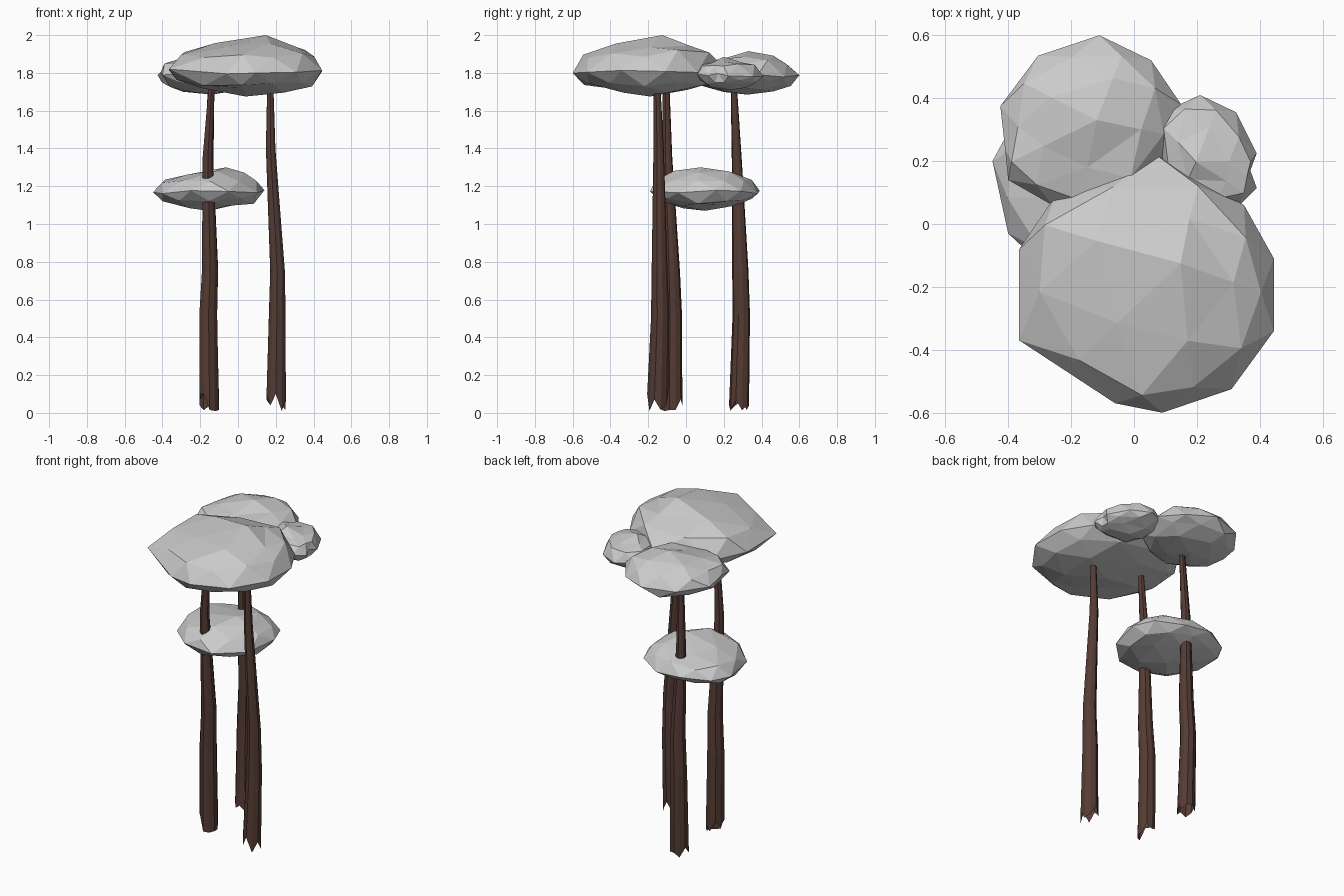
import bpy, bmesh, math, random

if "Cube" in bpy.data.objects:
    bpy.data.objects.remove(bpy.data.objects["Cube"])

random.seed(4)

bark = bpy.data.materials.new("bark")
bark.diffuse_color = (0.09, 0.045, 0.034, 1)
bark.use_nodes = True
bark.node_tree.nodes["Principled BSDF"].inputs["Base Color"].default_value = bark.diffuse_color


def finish(bm, name, mat=None):
    bmesh.ops.recalc_face_normals(bm, faces=bm.faces)
    mesh = bpy.data.meshes.new(name)
    bm.to_mesh(mesh)
    bm.free()
    obj = bpy.data.objects.new(name, mesh)
    bpy.context.collection.objects.link(obj)
    if mat:
        mesh.materials.append(mat)
    return obj


def canopy(name, outline, peak, z_low, z_mid, z_high):
    """Faceted icosphere stretched to a ten-point plan outline, top pulled to a peak."""
    bm = bmesh.new()
    bmesh.ops.create_icosphere(bm, subdivisions=2, radius=1)
    n = len(outline)
    cx = (min(p[0] for p in outline) + max(p[0] for p in outline)) / 2
    cy = (min(p[1] for p in outline) + max(p[1] for p in outline)) / 2
    for v in bm.verts:
        x, y, z = v.co
        t = ((math.degrees(math.atan2(y, x)) - 18) / 36) % n
        i, f = int(t) % n, t - int(t)
        a, b = outline[i], outline[(i + 1) % n]
        h = min(1, math.hypot(x, y)) ** 0.9
        if abs(z) > 0.2:
            h *= random.uniform(0.96, 1.05)
        shift = 0.9 * max(z, 0) ** 2
        v.co.x = cx + h * (a[0] + (b[0] - a[0]) * f - cx) + shift * (peak[0] - cx) * (1.2 - h)
        v.co.y = cy + h * (a[1] + (b[1] - a[1]) * f - cy) + shift * (peak[1] - cy) * (1.2 - h)
        height = z_high - z_mid if z > 0 else z_mid - z_low
        wobble = random.uniform(-0.12, 0.12) * height if abs(z) < 0.9 else 0
        if 0.6 < abs(z) < 0.9:
            wobble -= math.copysign(0.1 * height, z)
        v.co.z = z_mid + z * height + wobble
    finish(bm, name)


def trunk(name, path, sides=10):
    """Tapering ridged tube through (x, y, z, radius) points with a ragged foot."""
    bm = bmesh.new()
    ridge = [random.uniform(0.88, 1.06) for i in range(sides)]
    foot = [random.choice((0.015, 0.04, 0.07, 0.1)) for i in range(sides)]
    foot[sides - 2] = 0.01
    rings = []
    for k, (x, y, z, r) in enumerate(path):
        ring = []
        for i in range(sides):
            a = 2 * math.pi * (i + 0.5) / sides
            ring.append(bm.verts.new((x + r * ridge[i] * math.cos(a),
                                      y + r * ridge[i] * math.sin(a),
                                      z + (foot[i] if k == 0 else 0))))
        rings.append(ring)
    for low, high in zip(rings, rings[1:]):
        for i in range(sides):
            j = (i + 1) % sides
            bm.faces.new((low[i], low[j], high[j], high[i]))
    bm.faces.new(rings[-1])
    finish(bm, name, bark)


# Foliage clumps
canopy("large_canopy",
       [(.445, -.11), (.35, .06), (.07, .22), (-.25, .09), (-.365, -.08),
        (-.365, -.37), (-.06, -.57), (.09, -.6), (.31, -.525), (.445, -.34)],
       (.14, -.13), 1.675, 1.81, 2.0)
canopy("back_canopy",
       [(.15, .38), (.055, .52), (-.11, .6), (-.305, .535), (-.425, .375),
        (-.41, .24), (-.4, .14), (-.26, .06), (-.08, .05), (.1, .18)],
       (-.12, .33), 1.685, 1.79, 1.915)
canopy("small_canopy",
       [(.39, .225), (.325, .355), (.21, .41), (.1, .36), (.075, .26),
        (.1, .13), (.2, .07), (.335, .06), (.39, .115), (.37, .17)],
       (.2, .2), 1.71, 1.79, 1.885)
canopy("lower_canopy",
       [(.14, .16), (.09, .29), (-.06, .38), (-.23, .39), (-.39, .31),
        (-.45, .2), (-.4, -.03), (-.25, -.17), (-.05, -.19), (.1, -.04)],
       (-.07, .08), 1.07, 1.17, 1.3)

# Trunks
trunk("right_trunk", [(.2, -.15, 0, .053), (.206, -.137, .5, .046), (.208, -.14, .75, .04),
                      (.172, -.145, 1.4, .026), (.17, -.155, 1.8, .015)])
trunk("left_trunk", [(-.15, -.072, 0, .054), (-.156, -.07, .52, .05), (-.147, -.076, .75, .045),
                     (-.16, -.1, 1.35, .028), (-.135, -.105, 1.8, .015)])
trunk("back_trunk", [(-.15, .28, 0, .054), (-.155, .292, .52, .047), (-.145, .287, .75, .044),
                     (-.155, .27, 1.3, .028), (-.14, .25, 1.8, .015)])
